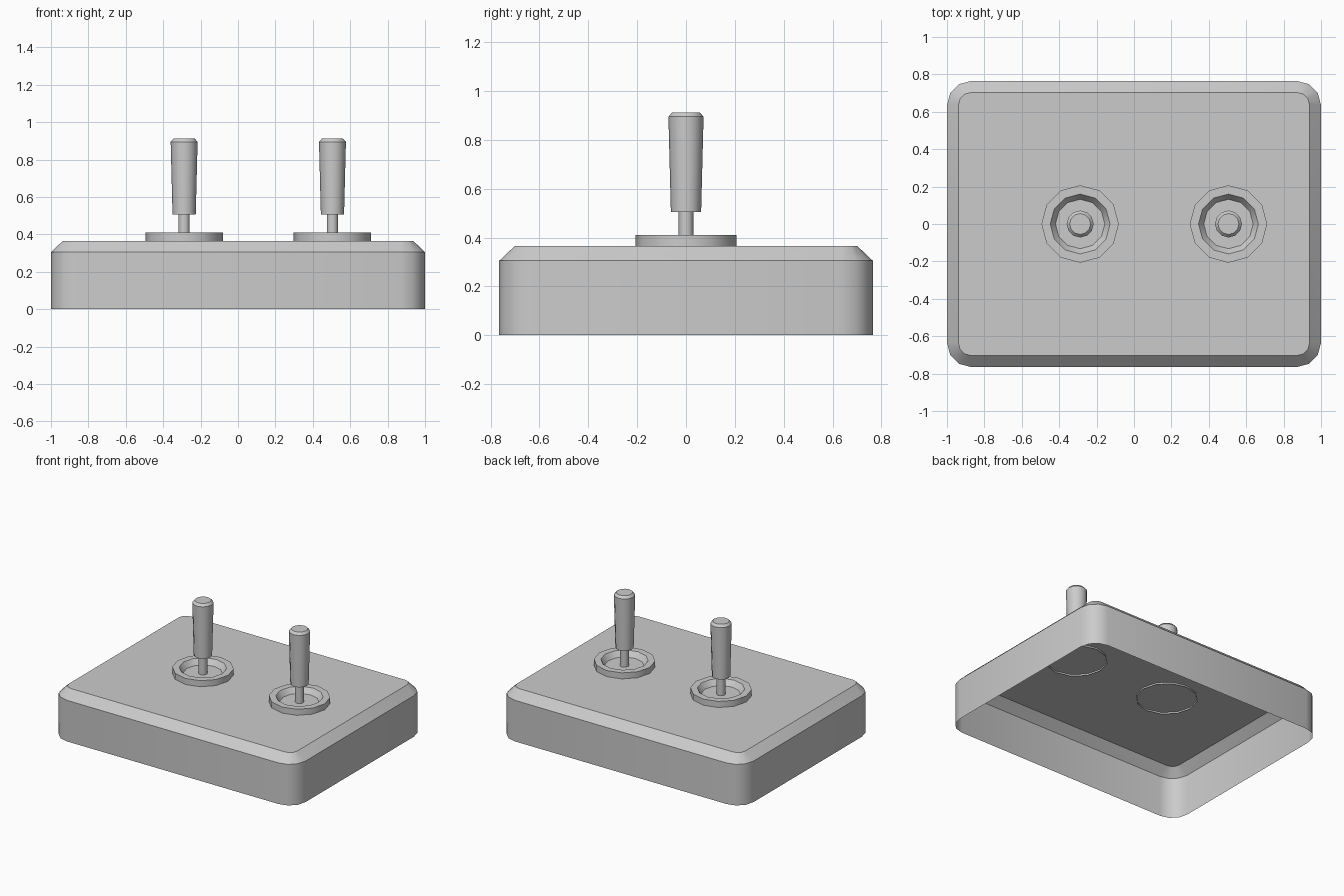
import bpy, bmesh, math

cube = bpy.data.objects.get("Cube")
if cube:
    bpy.data.objects.remove(cube, do_unlink=True)

GREY = (0.6, 0.6, 0.6, 1.0)
grey = bpy.data.materials.new("light grey")
grey.use_nodes = True
grey.diffuse_color = GREY
grey.node_tree.nodes["Principled BSDF"].inputs["Base Color"].default_value = GREY


def loft(name, rings, cap_start=False, cap_end=False, location=(0, 0, 0)):
    """Bridge equal-length counter-clockwise point loops into a surface."""
    bm = bmesh.new()
    loops = [[bm.verts.new(p) for p in ring] for ring in rings]
    n = len(loops[0])
    for a, b in zip(loops, loops[1:]):
        for i in range(n):
            j = (i + 1) % n
            bm.faces.new((a[i], a[j], b[j], b[i]))
    if cap_start:
        bm.faces.new(loops[0][::-1])
    if cap_end:
        bm.faces.new(loops[-1])
    mesh = bpy.data.meshes.new(name)
    bm.to_mesh(mesh)
    bm.free()
    mesh.materials.append(grey)
    obj = bpy.data.objects.new(name, mesh)
    obj.location = location
    bpy.context.collection.objects.link(obj)
    bpy.ops.object.select_all(action='DESELECT')
    obj.select_set(True)
    bpy.context.view_layer.objects.active = obj
    bpy.ops.object.shade_smooth_by_angle(angle=math.radians(35))
    return obj


def rounded_rect(hx, hy, radius, z, segments=3):
    points = []
    for quarter, (sx, sy) in enumerate([(1, 1), (-1, 1), (-1, -1), (1, -1)]):
        for k in range(segments + 1):
            a = math.pi / 2 * (quarter + k / segments)
            points.append((sx * (hx - radius) + radius * math.cos(a),
                           sy * (hy - radius) + radius * math.sin(a), z))
    return points


def circle(radius, z, sides=12):
    steps = [2 * math.pi * i / sides for i in range(sides)]
    return [(radius * math.cos(a), radius * math.sin(a), z) for a in steps]


def lathe(name, profile, x, **caps):
    return loft(name, [circle(r, z) for r, z in profile], location=(x, 0, 0), **caps)


# Open-bottomed housing with a chamfered top
loft("housing", [rounded_rect(1.0, 0.765, 0.13, 0),
                 rounded_rect(1.0, 0.765, 0.13, 0.305),
                 rounded_rect(0.937, 0.702, 0.06, 0.365)], cap_end=True)

# Two control sticks, each in a dished collar
for side, x in (("right", -0.288), ("left", 0.505)):
    lathe(side + "_collar", [(0.207, 0.353), (0.207, 0.41), (0.16, 0.41), (0.132, 0.37)],
          x, cap_end=True)
    lathe(side + "_stem", [(0.03, 0.367), (0.03, 0.52)], x)
    lathe(side + "_handle", [(0.062, 0.505), (0.072, 0.895), (0.056, 0.913)],
          x, cap_start=True, cap_end=True)
